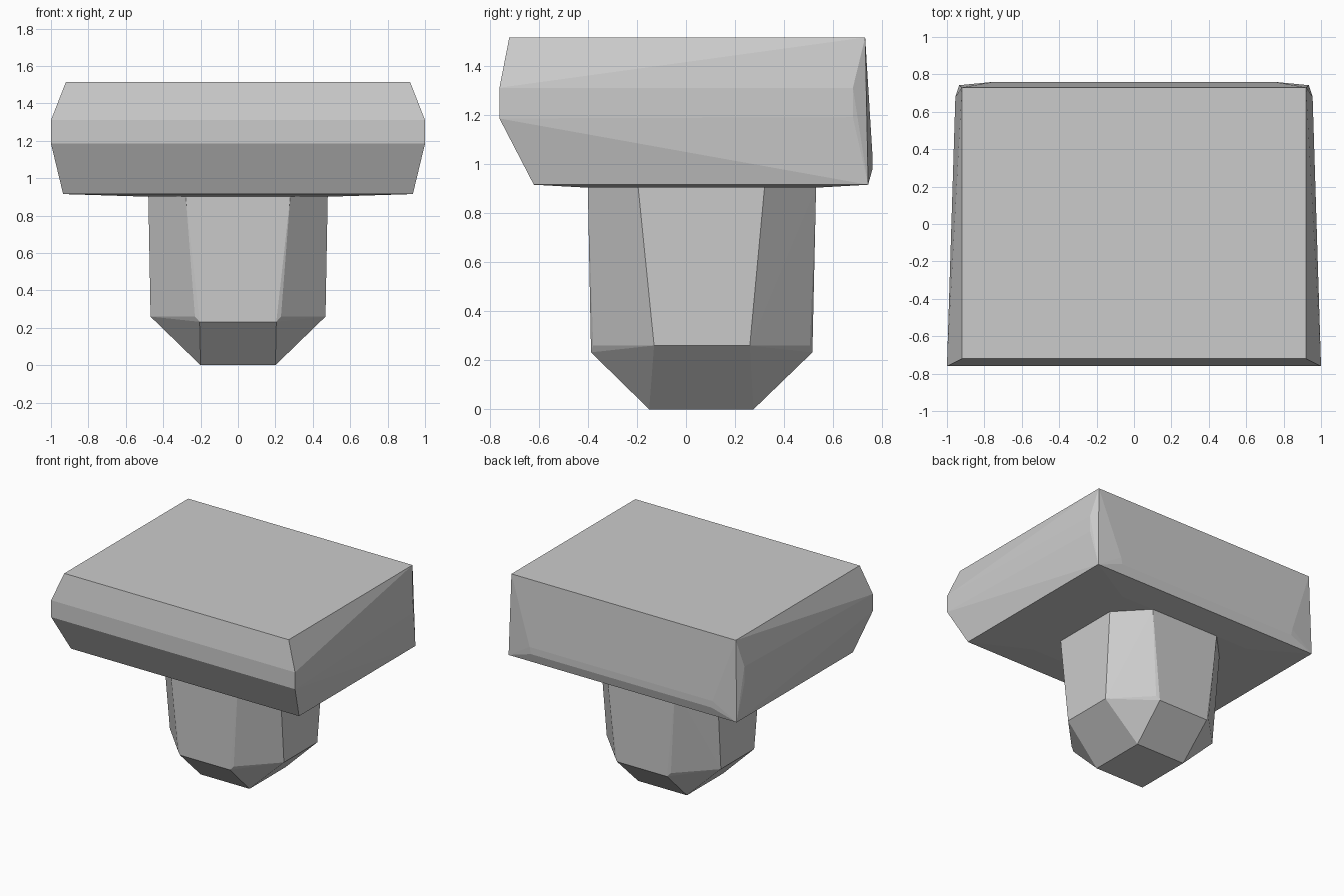
import bpy, bmesh

if "Cube" in bpy.data.objects:
    bpy.data.objects.remove(bpy.data.objects["Cube"])


def mirrored_hull(name, points):
    """Faceted convex solid from right-half corner points, mirrored over x."""
    bm = bmesh.new()
    for x, y, z in points:
        bm.verts.new((x, y, z))
        bm.verts.new((-x, y, z))
    res = bmesh.ops.convex_hull(bm, input=bm.verts[:])
    junk = {v for v in res["geom_interior"] + res["geom_unused"]
            if isinstance(v, bmesh.types.BMVert)}
    bmesh.ops.delete(bm, geom=list(junk), context='VERTS')
    bmesh.ops.dissolve_limit(bm, angle_limit=0.01,
                             verts=bm.verts[:], edges=bm.edges[:])
    bmesh.ops.recalc_face_normals(bm, faces=bm.faces[:])
    mesh = bpy.data.meshes.new(name)
    bm.to_mesh(mesh)
    bm.free()
    obj = bpy.data.objects.new(name, mesh)
    bpy.context.collection.objects.link(obj)
    return obj


# Wide chamfered slab on top
mirrored_hull("cap_slab", [
    (0.92, -0.72, 1.515), (1.0, -0.76, 1.31),
    (1.0, -0.76, 1.185), (0.935, -0.62, 0.915),
    (0.92, 0.73, 1.515), (0.955, 0.68, 1.31),
    (0.955, 0.68, 1.19), (0.935, 0.742, 0.915),
    (0.75, 0.76, 1.03), (0.74, 0.76, 0.98),
    (0.55, -0.40, 0.903), (0.55, 0.53, 0.903),
])

# Eight-sided stem with a tapered foot
mirrored_hull("stem", [
    (0.28, -0.40, 0.905), (0.48, -0.195, 0.905),
    (0.48, 0.32, 0.905), (0.28, 0.53, 0.905),
    (0.23, -0.378, 0.26), (0.468, -0.13, 0.26),
    (0.468, 0.26, 0.26), (0.23, 0.505, 0.26),
    (0.205, -0.387, 0.232), (0.205, 0.515, 0.232),
    (0.20, -0.15, 0.0), (0.20, 0.275, 0.0),
])
